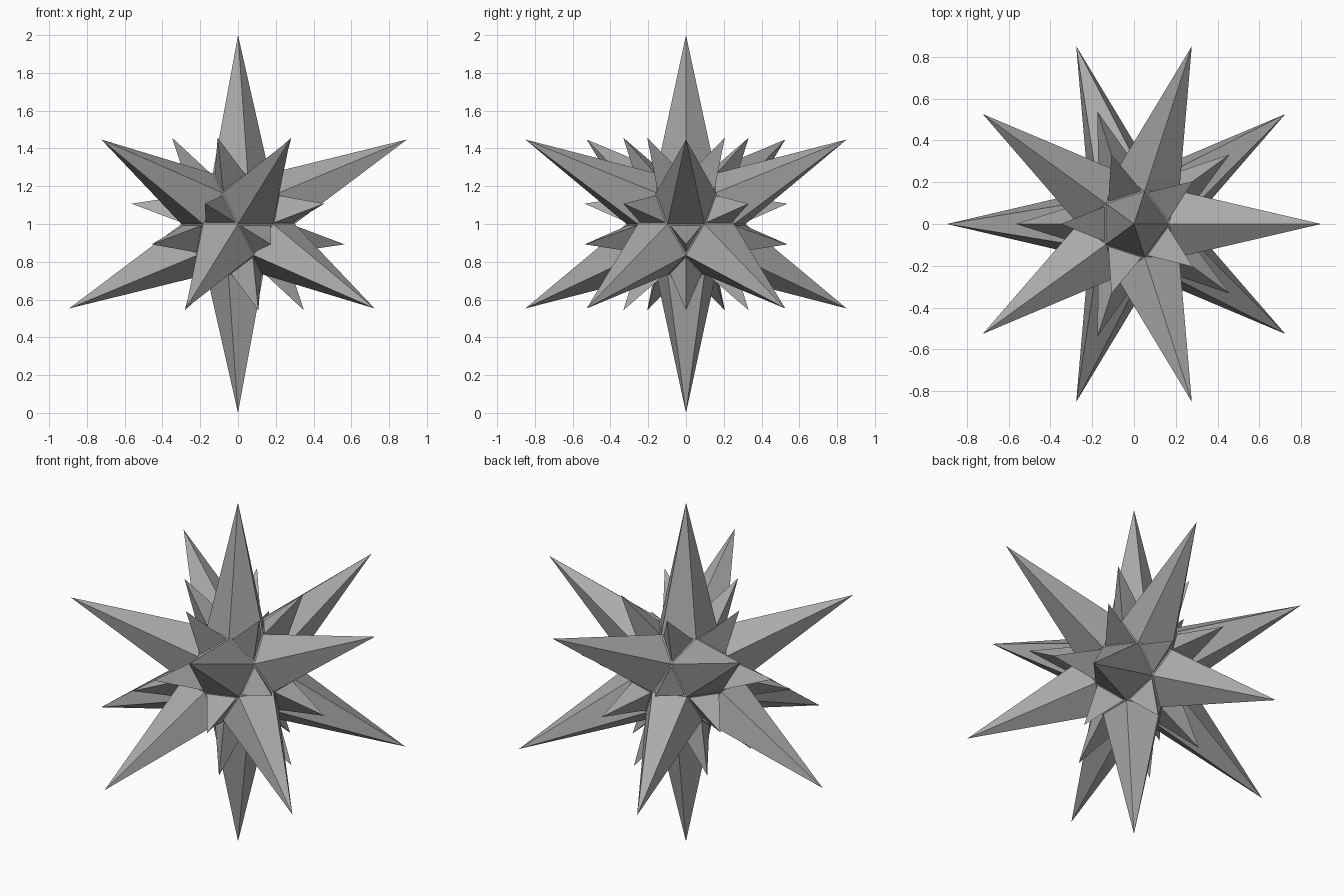
import bpy
import bmesh

CORE_RADIUS = 0.315    # centre to core corner
LONG, SHORT = 1.0, 0.575   # centre to spike tip
RIM = 0.0155           # margin left round each short spike

cube = bpy.data.objects.get("Cube")
if cube:
    bpy.data.objects.remove(cube, do_unlink=True)

grey = bpy.data.materials.new("plain grey")
grey.use_nodes = True
colour = (0.4, 0.4, 0.4, 1)
grey.diffuse_color = colour
for node in grey.node_tree.nodes:
    if node.type == "BSDF_PRINCIPLED":
        node.inputs["Base Color"].default_value = colour


def add_object(name, bm):
    mesh = bpy.data.meshes.new(name)
    bm.to_mesh(mesh)
    bm.free()
    mesh.materials.append(grey)
    obj = bpy.data.objects.new(name, mesh)
    obj.location.z = 1
    bpy.context.collection.objects.link(obj)


def add_spikes(name, bases, length):
    """Raise an open pyramid over every base polygon."""
    bm = bmesh.new()
    for base in bases:
        ring = [bm.verts.new(p) for p in base]
        centre = sum(base[1:], base[0]) / len(base)
        tip = bm.verts.new(centre.normalized() * length)
        for a, b in zip(ring, ring[1:] + ring[:1]):
            bm.faces.new((a, b, tip))
    add_object(name, bm)


def corners(face):
    return [v.co.copy() for v in face.verts]


# Core: hull of the edge midpoints of an icosahedron, five- and three-sided faces
ico = bmesh.new()
bmesh.ops.create_icosphere(ico, subdivisions=1, radius=1)
core = bmesh.new()
for edge in ico.edges:
    middle = (edge.verts[0].co + edge.verts[1].co).normalized()
    core.verts.new(middle * CORE_RADIUS)
ico.free()
bmesh.ops.convex_hull(core, input=core.verts[:])
bmesh.ops.dissolve_limit(core, angle_limit=0.05, verts=core.verts[:],
                         edges=core.edges[:])
bmesh.ops.recalc_face_normals(core, faces=core.faces[:])

# Spikes: long ones cover the pentagons, short ones sit inside the triangles
pentagons = [f for f in core.faces if len(f.verts) == 5]
triangles = [f for f in core.faces if len(f.verts) == 3]
bmesh.ops.inset_individual(core, faces=triangles, thickness=RIM)
add_spikes("long_spikes", [corners(f) for f in pentagons], LONG)
add_spikes("short_spikes", [corners(f) for f in triangles], SHORT)

# Only the triangular rims of the core stay exposed
bmesh.ops.delete(core, geom=pentagons + triangles, context="FACES_ONLY")
add_object("core_rims", core)
